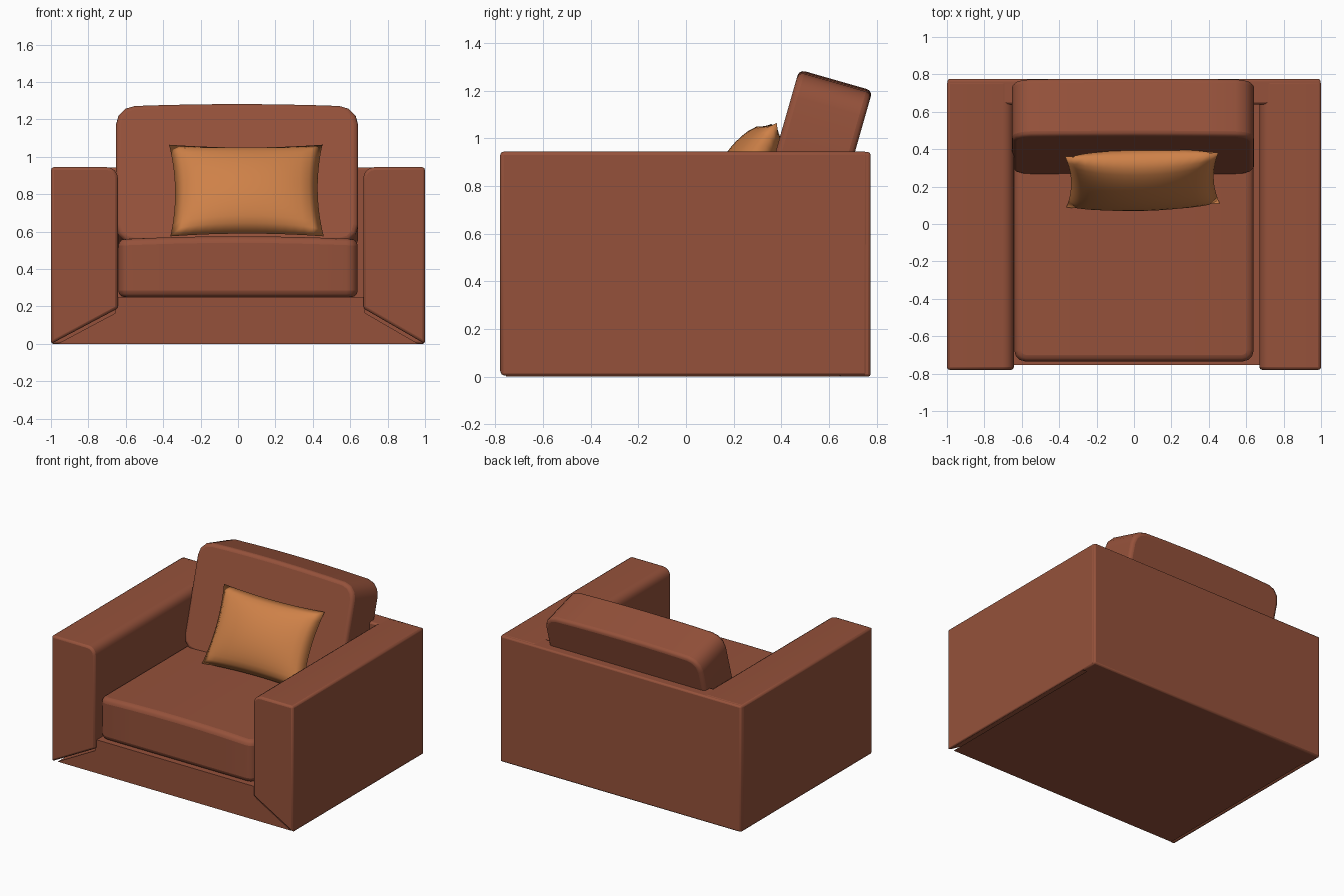
import bpy, bmesh, math
from mathutils import Vector

if "Cube" in bpy.data.objects:
    bpy.data.objects.remove(bpy.data.objects["Cube"], do_unlink=True)


def material(name, rgb):
    mat = bpy.data.materials.new(name)
    mat.use_nodes = True
    mat.diffuse_color = (*rgb, 1)
    mat.node_tree.nodes["Principled BSDF"].inputs["Base Color"].default_value = (*rgb, 1)
    return mat


brown = material("brown leather", (0.30, 0.083, 0.043))
tan = material("tan fabric", (0.62, 0.22, 0.065))


def finish(name, bm, mat, soft=0, segments=2, angle=35):
    """Turn a bmesh into a shaded object, with optional softened edges."""
    bmesh.ops.recalc_face_normals(bm, faces=bm.faces)
    mesh = bpy.data.meshes.new(name)
    bm.to_mesh(mesh)
    bm.free()
    obj = bpy.data.objects.new(name, mesh)
    bpy.context.collection.objects.link(obj)
    mesh.materials.append(mat)
    if soft:
        mod = obj.modifiers.new("soft edges", "BEVEL")
        mod.width, mod.segments = soft, segments
        mod.limit_method, mod.angle_limit = "ANGLE", math.radians(angle)
    bpy.ops.object.select_all(action="DESELECT")
    obj.select_set(True)
    bpy.context.view_layer.objects.active = obj
    bpy.ops.object.shade_smooth_by_angle(angle=math.radians(35))
    return obj


def extrude(name, profile, y0, y1, soft=0):
    """Extrude an x-z profile along y."""
    bm = bmesh.new()
    face = bm.faces.new([bm.verts.new((x, y0, z)) for x, z in profile])
    out = bmesh.ops.extrude_face_region(bm, geom=[face])
    moved = [v for v in out["geom"] if isinstance(v, bmesh.types.BMVert)]
    bmesh.ops.translate(bm, verts=moved, vec=(0, y1 - y0, 0))
    return finish(name, bm, brown, soft)


def cushion(name, size, axis, corner, soft, crown):
    """Box with rounded corners about one axis and a gently crowned top."""
    bm = bmesh.new()
    bmesh.ops.create_cube(bm, size=1)
    bmesh.ops.scale(bm, verts=bm.verts, vec=size)
    edges = [e for e in bm.edges
             if abs((e.verts[0].co - e.verts[1].co).normalized()[axis]) > 0.9]
    bmesh.ops.bevel(bm, geom=edges, offset=corner, segments=3, profile=0.5, affect="EDGES")
    half = size[0] / 2
    for t in (-0.6, -0.3, 0, 0.3, 0.6):
        bmesh.ops.bisect_plane(bm, geom=bm.verts[:] + bm.edges[:] + bm.faces[:],
                               plane_co=(t * half, 0, 0), plane_no=(1, 0, 0))
    for v in bm.verts:
        if v.co.z > 0:
            v.co.z += crown * (1 - (v.co.x / half) ** 2)
    return finish(name, bm, brown, soft, 3, 40)


# Base with sloped ends that leave a narrow groove under each arm
extrude("base", [(-0.965, 0), (0.965, 0), (0.68, 0.165), (0.68, 0.25),
                 (-0.655, 0.25), (-0.655, 0.165)], -0.755, 0.7)

# Arms with a rounded inner top edge and a mitred underside
for name, side, inner in (("left_arm", 1, 0.67), ("right_arm", -1, 0.642)):
    r = 0.06
    curve = [(inner + r - r * math.sin(a), 0.945 - r + r * math.cos(a))
             for a in (math.pi / 2 * i / 4 for i in range(5))]
    outline = [(1, 0), (1, 0.945)] + curve + [(inner, 0.19)]
    extrude(name, [(side * x, z) for x, z in outline], -0.78, 0.765, 0.015)

# Back panel
extrude("back_panel", [(-0.998, 0), (0.998, 0), (0.998, 0.943), (-0.998, 0.943)],
        0.64, 0.775, 0.012)

# Cushions
seat = cushion("seat_cushion", (1.28, 1.36, 0.31), 2, 0.06, 0.035, 0.015)
seat.location = (0, -0.055, 0.405)
back = cushion("back_cushion", (1.295, 0.32, 0.76), 1, 0.1, 0.025, 0.015)
back.location = (-0.005, 0.52, 0.865)
back.rotation_euler.x = math.radians(-16)

# Throw pillow: half a puffed square with pinched corners, mirrored
bm = bmesh.new()
bmesh.ops.create_grid(bm, x_segments=16, y_segments=16, size=1)
for v in bm.verts:
    u, w = v.co.x, v.co.y
    puff = max(0, (1 - u * u) * (1 - w * w))
    v.co = Vector((0.41 * u * (1 - 0.07 * (1 - w * w)),
                   0.28 * w * (1 - 0.06 * (1 - u * u)),
                   0.12 * puff ** 0.5))
pillow = finish("throw_pillow", bm, tan)
mirror = pillow.modifiers.new("mirror", "MIRROR")
mirror.use_axis = (False, False, True)
pillow.location = (0.045, 0.235, 0.82)
pillow.rotation_euler = (math.radians(61), 0, math.radians(1.5))
